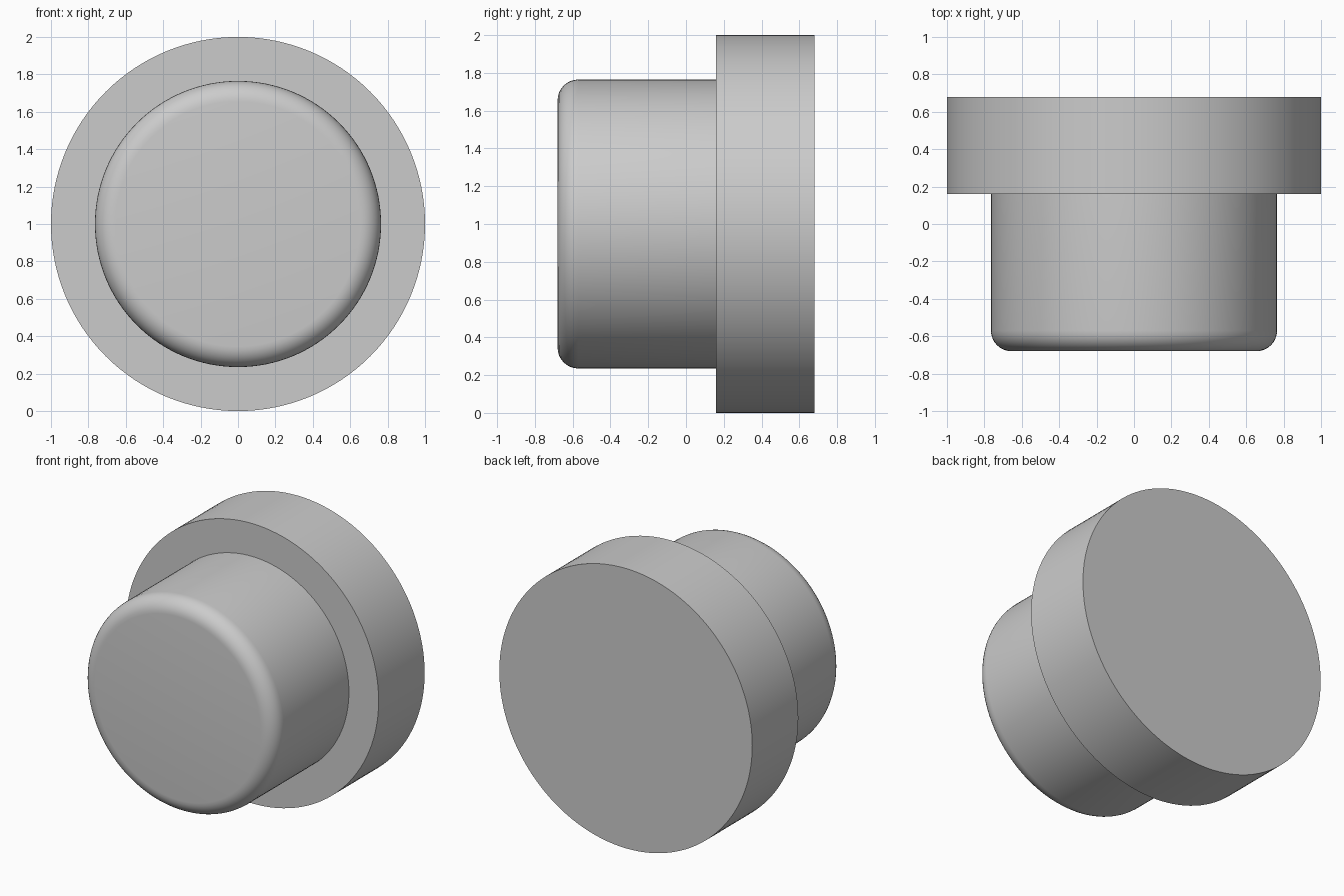
import bpy, bmesh
from math import radians, pi
from mathutils import Matrix, Vector

cube = bpy.data.objects.get("Cube")
if cube:
    bpy.data.objects.remove(cube, do_unlink=True)

grey = bpy.data.materials.new("plain grey")
grey.use_nodes = True
colour = (0.6, 0.6, 0.6, 1)
grey.diffuse_color = colour
grey.node_tree.nodes["Principled BSDF"].inputs["Base Color"].default_value = colour


def disc(name, radius, y_front, y_back, rounding=0.0):
    """Cylinder along y, with an optional rounded front rim."""
    bm = bmesh.new()
    place = Matrix.Translation((0, (y_front + y_back) / 2, 1)) @ Matrix.Rotation(pi / 2, 4, 'X')
    bmesh.ops.create_cone(bm, cap_ends=True, segments=128, radius1=radius,
                          radius2=radius, depth=y_back - y_front, matrix=place)
    if rounding:
        rim = [e for e in bm.edges if all(v.co.y < y_front + 0.001 for v in e.verts)]
        bmesh.ops.bevel(bm, geom=rim, offset=rounding, segments=8,
                        profile=0.5, affect='EDGES')
    bmesh.ops.recalc_face_normals(bm, faces=bm.faces)
    mesh = bpy.data.meshes.new(name)
    bm.to_mesh(mesh)
    bm.free()
    mesh.materials.append(grey)
    obj = bpy.data.objects.new(name, mesh)
    bpy.context.collection.objects.link(obj)
    bpy.ops.object.select_all(action='DESELECT')
    obj.select_set(True)
    bpy.context.view_layer.objects.active = obj
    bpy.ops.object.shade_smooth_by_angle(angle=radians(30))
    return obj


# Wide collar at the back, rounded plug at the front
disc("collar", 1.0, 0.16, 0.68)
disc("plug", 0.765, -0.68, 0.16, rounding=0.11)
